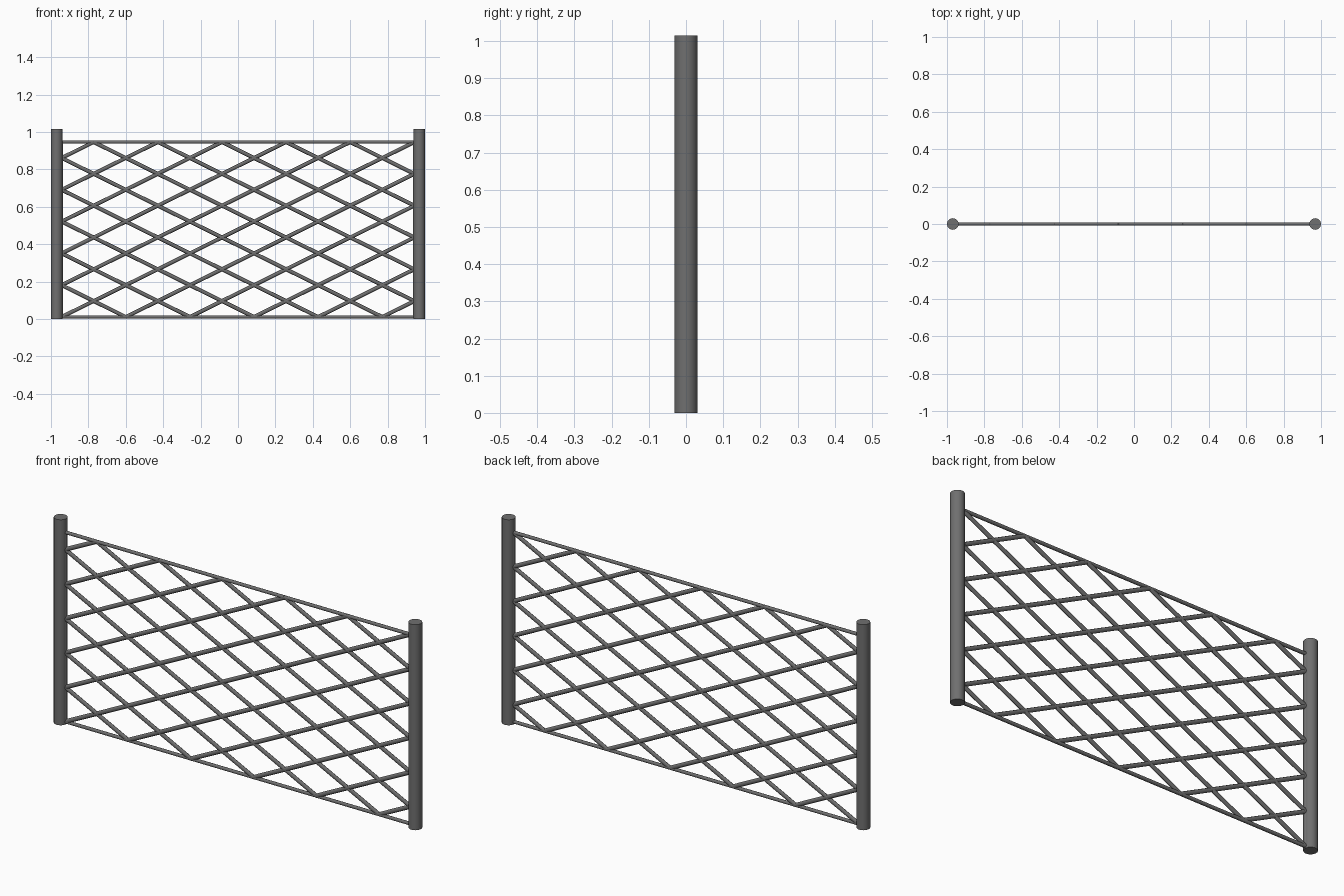
import bpy
from math import radians

if "Cube" in bpy.data.objects:
    bpy.data.objects.remove(bpy.data.objects["Cube"])

POST_X, POST_R, POST_H = 0.969, 0.031, 1.015
X0, Z0 = -0.943, 0.011      # lower left corner of the mesh panel
N = 11                      # half diamonds across and up
DX, DZ = 1.886 / N, 0.935 / N

metal = bpy.data.materials.new("dark_metal")
metal.diffuse_color = (0.16, 0.16, 0.16, 1)
metal.use_nodes = True
metal.node_tree.nodes["Principled BSDF"].inputs["Base Color"].default_value = metal.diffuse_color


def node(i, k):
    return (X0 + i * DX, 0, Z0 + k * DZ)


def wires(name, segments, radius, flatten=1):
    """Straight round bars, one per pair of lattice nodes."""
    cu = bpy.data.curves.new(name, 'CURVE')
    cu.dimensions = '3D'
    cu.bevel_depth = radius
    cu.bevel_resolution = 2
    cu.use_fill_caps = True
    for a, b in segments:
        sp = cu.splines.new('POLY')
        sp.points.add(1)
        for p, n in zip(sp.points, (a, b)):
            p.co = (*node(*n), 1)
    cu.materials.append(metal)
    ob = bpy.data.objects.new(name, cu)
    ob.scale.y = flatten
    bpy.context.collection.objects.link(ob)


# End posts
for side, name in ((-1, "left_post"), (1, "right_post")):
    bpy.ops.mesh.primitive_cylinder_add(
        vertices=32, radius=POST_R, depth=POST_H,
        location=(side * POST_X, 0, POST_H / 2))
    post = bpy.context.object
    post.name = name
    post.data.materials.append(metal)
    bpy.ops.object.shade_smooth_by_angle(angle=radians(30))

# Frame around the mesh panel
wires("panel_frame", [((0, 0), (N, 0)), ((0, N), (N, N)),
                      ((0, 0), (0, N)), ((N, 0), (N, N))], 0.0085)

# Diamond lattice: rising bars, then falling bars
rising = [((0, k), (N - k, N)) for k in range(0, N, 2)]
rising += [((i, 0), (N, N - i)) for i in range(2, N, 2)]
falling = [((0, k), (k, 0)) for k in range(2, N, 2)]
falling += [((i, N), (N, i)) for i in range(1, N, 2)]
wires("rising_bars", rising, 0.0105, 0.8)
wires("falling_bars", falling, 0.0105, 0.8)
